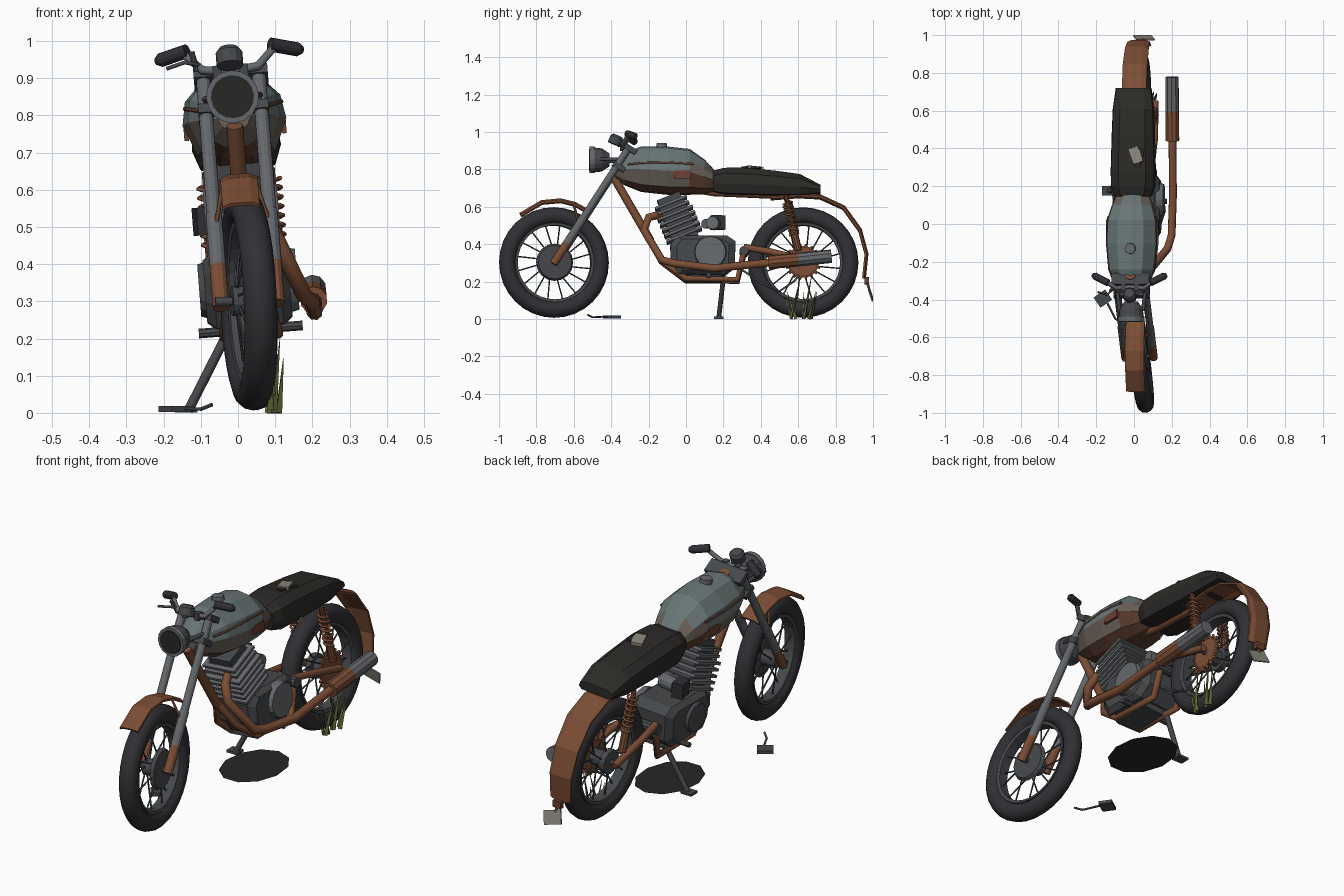
import bpy, bmesh, random
from math import sin, cos, pi, radians
from mathutils import Vector as V, Matrix as M

if "Cube" in bpy.data.objects:
    bpy.data.objects.remove(bpy.data.objects["Cube"])

random.seed(4)
MATS = {}
for n, c in dict(rust=(.2, .075, .035), dark_rust=(.11, .05, .03), steel=(.13, .14, .15), iron=(.06, .065, .07),
                 rubber=(.03, .03, .035), leather=(.025, .023, .02), paint=(.14, .18, .18), faded=(.14, .115, .095),
                 red=(.15, .05, .03), tan=(.26, .25, .2), grass=(.13, .14, .04), oil=(.02, .02, .018)).items():
    MATS[n] = bpy.data.materials.new(n)
    MATS[n].diffuse_color = (*c, 1)


def finish(name, bm, mat, smooth=False, mx=None):
    bmesh.ops.recalc_face_normals(bm, faces=bm.faces)
    for f in bm.faces:
        f.smooth = smooth
    me = bpy.data.meshes.new(name)
    bm.to_mesh(me)
    bm.free()
    me.materials.append(MATS[mat])
    ob = bpy.data.objects.new(name, me)
    bpy.context.collection.objects.link(ob)
    ob.matrix_basis = mx or M()
    return ob


def box(name, loc, size, mat, rot=(0, 0, 0)):
    bm = bmesh.new()
    bmesh.ops.create_cube(bm, size=1, matrix=M.Diagonal((*size, 1)))
    r = M.Rotation(rot[2], 4, 'Z') @ M.Rotation(rot[1], 4, 'Y') @ M.Rotation(rot[0], 4, 'X')
    return finish(name, bm, mat, mx=M.Translation(loc) @ r)


def rods(name, segs, mat, n=12, mx=None):
    """Straight cylinders or cones, each (start, end, radius, end radius)."""
    bm = bmesh.new()
    for p, q, r1, r2 in segs:
        p, q = V(p), V(q)
        d = q - p
        t = M.Translation((p + q) / 2) @ d.to_track_quat('Z', 'Y').to_matrix().to_4x4()
        bmesh.ops.create_cone(bm, cap_ends=True, segments=n, radius1=r1, radius2=r2, depth=d.length, matrix=t)
    return finish(name, bm, mat, mx=mx)


def tube(name, pts, r, mat, res=2):
    cu = bpy.data.curves.new(name, 'CURVE')
    cu.dimensions, cu.bevel_depth, cu.bevel_resolution, cu.use_fill_caps = '3D', r, res, True
    sp = cu.splines.new('POLY')
    sp.points.add(len(pts) - 1)
    for s, p in zip(sp.points, pts):
        s.co = (*p, 1)
    tmp = bpy.data.objects.new(name + "_path", cu)
    bm = bmesh.new()
    bm.from_mesh(bpy.data.meshes.new_from_object(tmp))
    bpy.data.objects.remove(tmp)
    return finish(name, bm, mat, True)


def loft(name, rings, mat):
    bm = bmesh.new()
    vs = [[bm.verts.new(p) for p in ring] for ring in rings]
    for a, b in zip(vs, vs[1:]):
        for i in range(len(a)):
            j = (i + 1) % len(a)
            bm.faces.new((a[i], a[j], b[j], b[i]))
    bm.faces.new(vs[0])
    bm.faces.new(vs[-1])
    return finish(name, bm, mat)


def fender(name, path, widths, mat):
    rings = []
    for i, (y, z) in enumerate(path):
        a, b = V(path[max(i - 1, 0)]), V(path[min(i + 1, len(path) - 1)])
        t = (b - a).normalized()
        sec = [(-1, -.01), (-.6, 0), (.6, 0), (1, -.01), (1, -.02), (.6, -.01), (-.6, -.01), (-1, -.02)]
        rings.append([(u * widths[i], y - t.y * h, z + t.x * h) for u, h in sec])
    loft(name, rings, mat)


def wheel(name, loc, yaw):
    mx = M.Translation(loc) @ M.Rotation(yaw, 4, V((0, .25, .97)))
    # tyre and rim are rings swept around the axle (x)
    for part, mat, sec in (("tire", "rubber", [(.045 * cos(a), .251 + .045 * sin(a)) for a in [k * pi / 6 for k in range(12)]]),
                           ("rim", "iron", [(-.03, .213), (.03, .213), (.026, .198), (-.026, .198)])):
        bm, n = bmesh.new(), 32
        vs = [[bm.verts.new((x, r * cos(2 * pi * i / n), r * sin(2 * pi * i / n))) for x, r in sec] for i in range(n)]
        for i in range(n):
            a, b = vs[i], vs[(i + 1) % n]
            for k in range(len(sec)):
                m = (k + 1) % len(sec)
                bm.faces.new((a[k], a[m], b[m], b[k]))
        finish(f"{name}_{part}", bm, mat, part == "tire", mx)
    sp = []
    for i in range(16):
        a, b, s = 2 * pi * i / 16, 2 * pi * (i + .6) / 16, (-1) ** i
        sp.append(((s * .03, .04 * cos(a), .04 * sin(a)), (s * .006, .203 * cos(b), .203 * sin(b)), .004, .004))
    rods(f"{name}_spokes", sp, "iron", 5, mx)
    rods(f"{name}_hub", [((-.045, 0, 0), (.045, 0, 0), .04, .04), ((-.09, 0, 0), (.09, 0, 0), .012, .012)], "iron", 14, mx)
    return mx


# wheels, front one twisted
fm = wheel("front_wheel", (0, -.706, .303), radians(7.5))
rm = wheel("rear_wheel", (0, .626, .303), 0)
rods("front_brake_drum", [((.028, 0, 0), (.045, 0, 0), .1, .09)], "iron", 16, fm)
rods("rear_brake_drum", [((-.05, 0, 0), (-.02, 0, 0), .06, .06)], "iron", 14, rm)
teeth = [((.05, .075 * cos(a), .075 * sin(a)), (.05, .097 * cos(a), .097 * sin(a)), .01, .005) for a in [k * pi / 9 for k in range(18)]]
rods("sprocket", [((.045, 0, 0), (.055, 0, 0), .085, .085)] + teeth, "rust", 18, rm)

# fork, clamps and steering head
F = lambda x, z, dy=0: (x, -.695 + (z - .31) * .645 + dy, z)
for s, side in ((-1, "left"), (1, "right")):
    x = s * .075
    rods(f"fork_tube_{side}", [(F(x, .5), F(x, .92), .019, .019)], "steel", 12)
    rods(f"fork_slider_{side}", [(F(x, .4), F(x, .54), .022, .022)], "steel", 12)
    rods(f"fork_foot_{side}", [(F(x, .29), F(x, .4), .022, .022)], "rust", 12)
    tube(f"front_fender_stay_{side}", [F(x, .5), (s * .045, -.6, .615)], .006, "rust", 1)
for z, w in ((.905, .2), (.81, .19)):
    box(f"fork_clamp_{'upper' if z > .85 else 'lower'}", F(0, z, .015), (w, .07, .028), "iron", (radians(-33), 0, 0))
rods("steering_head", [(F(0, .78, .05), F(0, .91, .04), .028, .028)], "rust")
fender("front_fender", [(-.89, .567), (-.775, .635), (-.67, .645), (-.59, .625), (-.51, .58)], [.05] * 5, "rust")

# headlight and gauge
rods("headlight_shell", [((0, -.495, .853), (0, -.45, .853), .067, .062), ((0, -.45, .853), (0, -.41, .853), .062, .035)], "iron", 16)
rods("headlight_rim", [((0, -.515, .853), (0, -.49, .853), .071, .071)], "steel", 16)
rods("headlight_lens", [((0, -.518, .853), (0, -.5, .853), .058, .058)], "oil", 16)
for s in (-1, 1):
    tube(f"headlight_bracket_{s}", [(s * .062, -.46, .853), F(s * .075, .85)], .01, "iron", 1)
rods("gauge", [((0, -.385, .937), (0, -.37, .972), .036, .036), ((0, -.37, .972), (0, -.365, .984), .036, .026)], "iron", 12)

# handlebar
half = [(.035, -.335, .925), (.075, -.34, .93), (.125, -.305, .98), (.17, -.28, .97)]
tube("handlebar", [(-x, y, z) for x, y, z in reversed(half)] + half, .012, "steel")
for s in (-1, 1):
    rods(f"grip_{s}", [((s * .112, -.312, .985), (s * .185, -.275, .966), .019, .019),
                       ((s * .185, -.275, .966), (s * .197, -.269, .963), .019, .01)], "rubber", 12)
    box(f"bar_clamp_{s}", (s * .035, -.335, .922), (.025, .035, .035), "iron")
tube("clutch_lever", [(-.085, -.34, .945), (-.12, -.375, .955), (-.17, -.36, .942)], .006, "iron", 1)
tube("lever_stub", [(-.09, -.335, .93), (-.1, -.355, .98)], .009, "iron", 1)

# fuel tank, faded from paint to rust
rings = []
for y, w, t, b in ((-.385, .045, .835, .765), (-.33, .085, .893, .72), (-.24, .125, .925, .685), (-.1, .14, .925, .67),
                   (.02, .135, .912, .67), (.1, .11, .855, .672), (.16, .085, .79, .685)):
    h = t - b
    side = [(.5 * w, t - .06 * h), (.92 * w, b + .7 * h), (w, b + .45 * h), (.75 * w, b + .12 * h), (.35 * w, b)]
    rings.append([(x, y, z) for x, z in side] + [(-x, y, z) for x, z in reversed(side)])
    rings[-1].append((0, y, t))
tank = loft("fuel_tank", rings, "paint")
tank.data.materials.append(MATS["faded"])
tank.data.materials.append(MATS["dark_rust"])
for p in tank.data.polygons:
    p.material_index = 0 if p.center.z > .80 else 1 if p.center.z > .74 else 2
rods("filler_cap", [((0, -.13, .915), (0, -.13, .942), .03, .028)], "steel", 12)
for s in (-1, 1):
    box(f"tank_badge_{s}", (s * .132, -.02, .765), (.012, .09, .042), "red")
    tube(f"tank_trim_{s}", [(s * .092, -.31, .822), (s * .118, -.24, .828), (s * .13, -.1, .83), (s * .124, .04, .822)], .006, "dark_rust", 1)

# seat with torn patch
rings = []
for y, w, t, b in ((.145, .1, .79, .68), (.2, .118, .805, .668), (.28, .12, .808, .665), (.48, .115, .79, .66),
                   (.61, .11, .772, .66), (.72, .095, .715, .672)):
    h = t - b
    side = [(.6 * w, t), (.95 * w, t - .25 * h), (w, b + .35 * h), (.85 * w, b)]
    rings.append([(x, y, z) for x, z in side] + [(-x, y, z) for x, z in reversed(side)])
loft("seat", rings, "leather")
box("seat_patch", (.02, .365, .808), (.055, .085, .016), "tan", (radians(-4), 0, radians(20)))
box("seat_tear", (.04, .35, .808), (.03, .1, .012), "leather", (0, 0, radians(-15)))

# rear fender, lamp and hanging plate
fender("rear_fender", [(.45, .66), (.6, .672), (.72, .665), (.85, .605), (.94, .48), (.975, .35), (.962, .22)],
       [.06, .065, .065, .065, .063, .06, .055], "rust")
box("tail_lamp", (0, .967, .205), (.045, .025, .035), "red")
tube("plate_bracket", [(0, .965, .21), (.005, .978, .165)], .007, "rust", 1)
box("plate", (.012, .986, .138), (.1, .006, .068), "tan", (radians(18), radians(20), 0))

# frame, swingarm and shocks
tube("top_tube", [(0, -.37, .8), (0, -.2, .74), (0, .15, .68), (0, .5, .665)], .022, "rust")
tube("down_tube", [(0, -.395, .775), (0, -.19, .42)], .022, "rust")
for s, side in ((-1, "left"), (1, "right")):
    tube(f"cradle_{side}", [(s * .005, -.19, .425), (s * .05, -.13, .31), (s * .07, 0, .212),
                            (s * .07, .275, .207), (s * .07, .31, .36)], .017, "rust")
    tube(f"swingarm_{side}", [(s * .07, .31, .38), (s * .085, .45, .355), (s * .085, .65, .305)], .018, "rust")
    a, b = V((s * .087, .535, .655)), V((s * .087, .6, .36))
    rods(f"shock_{side}", [(a, b, .012, .012), (a.lerp(b, .55), b, .02, .02)], "rust", 10)
    coil = [a.lerp(b, .1 + .6 * k / 56) + V((.024 * cos(k * pi / 4), .024 * sin(k * pi / 4), 0)) for k in range(57)]
    tube(f"shock_spring_{side}", coil, .006, "rust", 1)
rods("swingarm_pivot", [((-.09, .31, .36), (.09, .31, .36), .025, .025)], "iron", 10)
rods("footpegs", [((-.14, .12, .225), (.14, .12, .225), .013, .013)], "iron", 8)

# engine: case, covers, tilted finned cylinder
prof = [(-.08, .3), (-.04, .235), (.2, .23), (.26, .28), (.265, .41), (.22, .44), (-.05, .44), (-.085, .39)]
loft("engine_case", [[(x, .09 + (y - .09) * k, .335 + (z - .335) * k) for y, z in prof]
                     for x, k in ((-.115, .8), (-.09, 1), (.09, 1), (.115, .8))], "iron")
rods("clutch_cover", [((.1, .13, .35), (.135, .13, .35), .09, .082)], "steel", 16)
rods("generator_cover", [((-.1, .06, .34), (-.13, .06, .34), .08, .07)], "iron", 16)
box("sump", (0, .09, .225), (.12, .2, .05), "iron")
up, tilt = V((0, -.38, .925)), radians(22)
foot = V((0, 0, .425))
box("cylinder_barrel", foot + up * .1, (.13, .14, .24), "iron", (tilt, 0, 0))
for i in range(7):
    w = .2 if i < 5 else .18
    box(f"cooling_fin_{i + 1}", foot + up * (.025 + .031 * i), (w, w, .014), "steel", (tilt, 0, 0))
box("cylinder_head", foot + up * .235, (.12, .13, .03), "iron", (tilt, 0, 0))
rods("carburettor", [((.0, .1, .51), (-.06, .15, .515), .025, .025), ((-.06, .15, .515), (.02, .14, .515), .035, .035)], "steel", 12)
box("air_filter", (-.1, .17, .525), (.055, .075, .075), "rubber", (0, 0, radians(10)))

# exhaust, right side only
tube("exhaust_pipe", [(.03, -.13, .56), (.06, -.2, .54), (.085, -.225, .47), (.15, -.13, .305), (.17, -.06, .285),
                      (.175, .15, .258), (.175, .46, .29)], .022, "rust")
rods("muffler", [((.175, .44, .29), (.175, .6, .305), .037, .037)], "rust", 10)
rods("muffler_end", [((.175, .6, .305), (.175, .778, .323), .037, .036)], "steel", 10)
tube("chain", [(.05, .2, .33), (.05, .3, .26), (.05, .4, .19), (.055, .5, .145), (.055, .58, .2), (.05, .6, .225)], .006, "iron", 1)

# kickstand
tube("kickstand", [(-.06, .2, .225), (-.185, .175, .02)], .013, "iron")
box("kickstand_foot", (-.19, .175, .022), (.06, .05, .012), "iron", (0, radians(4.5), 0))

# lean everything built so far onto the stand
lean = M.Translation((.052, 0, 0)) @ M.Rotation(radians(-4.5), 4, 'Y')
for ob in bpy.data.objects:
    ob.matrix_basis = lean @ ob.matrix_basis

# ground details: oil stain, fallen mirror, weeds
bm = bmesh.new()
bmesh.ops.create_circle(bm, cap_ends=True, segments=11, radius=1)
finish("oil_stain", bm, "oil", mx=M.Translation((.025, .095, .005)) @ M.Diagonal((.145, .195, 1, 1)))
box("fallen_mirror", (-.165, -.395, .011), (.075, .065, .016), "iron", (0, 0, radians(35)))
tube("mirror_stem", [(-.14, -.42, .012), (-.1, -.5, .01), (-.07, -.525, .022)], .005, "iron", 1)
blades = []
for i in range(7):
    x, y = random.uniform(.08, .11), random.uniform(.55, .68)
    blades.append(((x, y, 0), (x + random.uniform(-.01, .02), y + random.uniform(-.06, .06), random.uniform(.12, .26)), .011, .001))
rods("weeds", blades, "grass", 3)

for m in bpy.data.materials:
    if m.users and not m.is_grease_pencil:
        m.use_nodes = True
        m.node_tree.nodes["Principled BSDF"].inputs["Base Color"].default_value = m.diffuse_color
